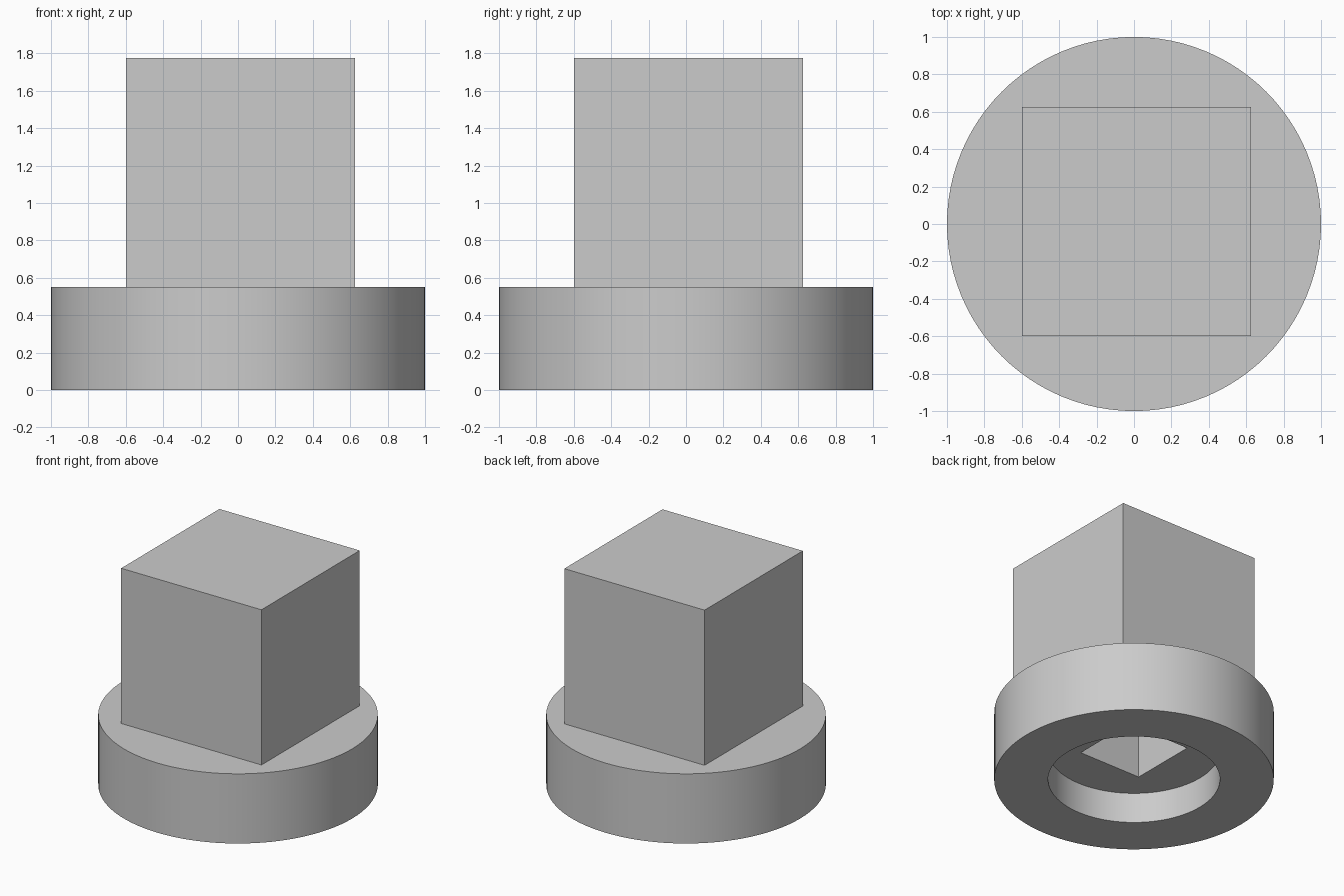
import bpy

old = bpy.data.objects.get("Cube")
if old:
    bpy.data.objects.remove(old, do_unlink=True)

# One plain grey for the whole model
grey = bpy.data.materials.new("plain grey")
grey.use_nodes = True
colour = (0.6, 0.6, 0.6, 1)
grey.diffuse_color = colour
grey.node_tree.nodes["Principled BSDF"].inputs["Base Color"].default_value = colour


def box(name, low, high, bottom, top):
    """Square prism spanning low..high in both x and y."""
    mid, side = (low + high) / 2, high - low
    bpy.ops.mesh.primitive_cube_add(size=1, location=(mid, mid, (bottom + top) / 2))
    return finish(name, (side, side, top - bottom))


def disc(name, radius, bottom, top):
    bpy.ops.mesh.primitive_cylinder_add(
        vertices=96, radius=radius, depth=top - bottom,
        location=(0, 0, (bottom + top) / 2))
    return finish(name, (1, 1, 1))


def finish(name, scale):
    ob = bpy.context.object
    ob.name = name
    ob.scale = scale
    bpy.ops.object.transform_apply(location=True, rotation=False, scale=True)
    ob.data.materials.append(grey)
    return ob


def cut(target, cutter):
    bpy.context.view_layer.objects.active = target
    mod = target.modifiers.new("cut", 'BOOLEAN')
    mod.operation = 'DIFFERENCE'
    mod.solver = 'EXACT'
    mod.object = cutter
    bpy.ops.object.modifier_apply(modifier=mod.name)


# Round flange with a square block standing on it, slightly off centre
flange = disc("flange", 1.0, 0, 0.55)
block = box("square_block", -0.6, 0.625, 0.55, 1.775)

# Round recess below, leading into a square socket that runs into the block
recess = disc("recess_cutter", 0.615, -0.1, 0.24)
socket = box("socket_cutter", -0.27, 0.27, 0.2, 0.79)
cut(flange, recess)
cut(flange, socket)
cut(block, socket)
for cutter in (recess, socket):
    bpy.data.objects.remove(cutter, do_unlink=True)

# Smooth the round walls, keep the rims sharp
bpy.ops.object.select_all(action='DESELECT')
flange.select_set(True)
bpy.context.view_layer.objects.active = flange
bpy.ops.object.shade_smooth_by_angle()
